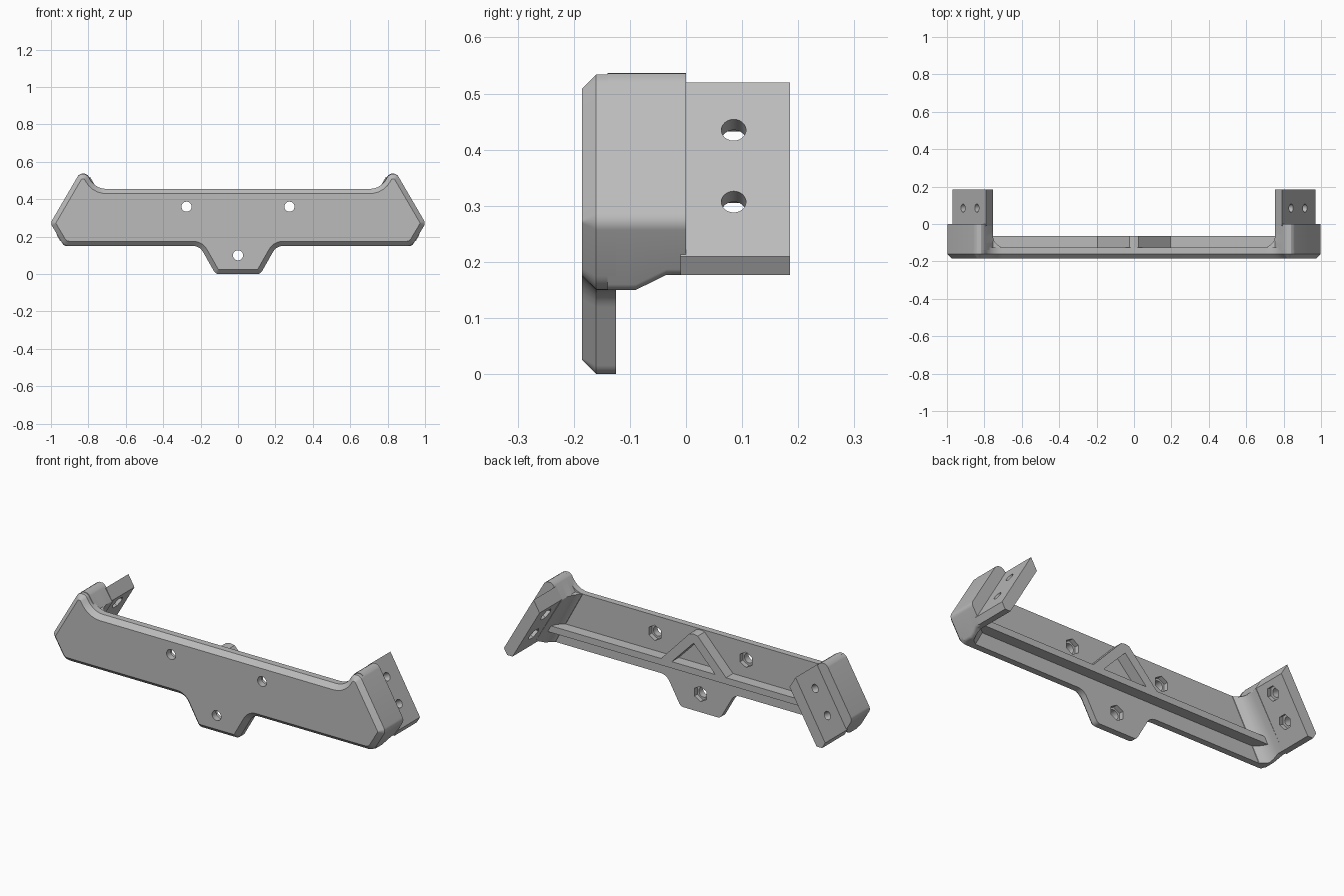
import bpy, bmesh, math
from mathutils import Vector

if "Cube" in bpy.data.objects:
    bpy.data.objects.remove(bpy.data.objects["Cube"])

grey = bpy.data.materials.new("plain grey")
grey.use_nodes = True
grey.diffuse_color = (0.5, 0.5, 0.5, 1)
grey.node_tree.nodes["Principled BSDF"].inputs["Base Color"].default_value = (0.5, 0.5, 0.5, 1)


def rounded(corners, steps=5):
    """Replace each (x, z, radius) corner with an arc."""
    out = []
    for i, (x, z, r) in enumerate(corners):
        p = Vector((x, z))
        if r == 0:
            out.append(p)
            continue
        a = (Vector(corners[i - 1][:2]) - p).normalized()
        b = (Vector(corners[(i + 1) % len(corners)][:2]) - p).normalized()
        half = a.angle(b) / 2
        centre = p + (a + b).normalized() * r / math.sin(half)
        tangent = r / math.tan(half)
        start, end = p + a * tangent - centre, p + b * tangent - centre
        for k in range(steps + 1):
            out.append(centre + start.lerp(end, k / steps).normalized() * r)
    return out


def inset(points, d):
    """Move a counter-clockwise outline inwards by d."""
    out = []
    for i, p in enumerate(points):
        e = (p - points[i - 1]).normalized()
        f = (points[(i + 1) % len(points)] - p).normalized()
        n, m = Vector((-e.y, e.x)), Vector((-f.y, f.x))
        out.append(p + (n + m) * d / (1 + n.dot(m)))
    return out


def loft(name, sections, mirror=False):
    """Skin matching (y, points) outlines and cap both ends."""
    bm = bmesh.new()
    rings = [[bm.verts.new((p[0], y, p[1])) for p in pts] for y, pts in sections]
    for r, s in zip(rings, rings[1:]):
        for i in range(len(r)):
            bm.faces.new((r[i - 1], r[i], s[i], s[i - 1]))
    bm.faces.new(rings[0])
    bm.faces.new(rings[-1][::-1])
    bmesh.ops.recalc_face_normals(bm, faces=bm.faces)
    mesh = bpy.data.meshes.new(name)
    bm.to_mesh(mesh)
    bm.free()
    ob = bpy.data.objects.new(name, mesh)
    bpy.context.collection.objects.link(ob)
    ob.data.materials.append(grey)
    return ob


def activate(ob):
    bpy.ops.object.select_all(action='DESELECT')
    ob.select_set(True)
    bpy.context.view_layer.objects.active = ob


def drill(ob, centre, rotation, radius, depth, sides):
    bpy.ops.mesh.primitive_cylinder_add(vertices=sides, radius=radius, depth=depth,
                                        location=centre, rotation=rotation)
    cutter = bpy.context.object
    mod = ob.modifiers.new("hole", 'BOOLEAN')
    mod.operation, mod.solver, mod.object = 'DIFFERENCE', 'EXACT', cutter
    activate(ob)
    bpy.ops.object.modifier_apply(modifier=mod.name)
    bpy.data.objects.remove(cutter)


def finish(ob, mirror):
    activate(ob)
    if mirror:
        mod = ob.modifiers.new("mirror", 'MIRROR')
        mod.use_mirror_merge = False
        bpy.ops.object.modifier_apply(modifier=mod.name)
    bpy.ops.object.shade_smooth_by_angle(angle=math.radians(25))


# Front plate with a chamfered face
half = [(0.12, 0, 0.03), (0.205, 0.15, 0.06), (0.931, 0.15, 0.05), (1.003, 0.272, 0.03),
        (0.829, 0.57, 0.035), (0.762, 0.455, 0.1)]
outline = rounded(half + [(-x, z, r) for x, z, r in reversed(half)])
plate = loft("front_plate", [(-0.185, inset(outline, 0.025)), (-0.16, outline), (-0.125, outline)])
for x, z in ((-0.275, 0.36), (0.275, 0.36), (0, 0.1)):
    drill(plate, (x, -0.15, z), (math.pi / 2, 0, 0), 0.027, 0.2, 24)
    drill(plate, (x, -0.125, z), (math.pi / 2, 0, 0), 0.042, 0.05, 6)
finish(plate, False)


# Thick end walls, flared where they meet the plate
def wall_section(flare, bottom):
    return rounded([(0.918 - flare, bottom, 0), (0.931 + (bottom - 0.15) / 1.7, bottom, 0.02),
                    (1.003, 0.272, 0.03), (0.829, 0.57, 0.035), (0.755, 0.455, 0),
                    (0.755 - flare, 0.452, 0)])


wall = loft("end_walls", [(y, wall_section(f, b)) for y, f, b in (
    (-0.14, 0.045, 0.15), (-0.122, 0.042, 0.15), (-0.105, 0.018, 0.15), (-0.09, 0.007, 0.15),
    (-0.065, 0, 0.162), (-0.035, 0, 0.177), (0, 0, 0.177))])
finish(wall, True)

# Slanted mounting tabs with bolt holes and hexagonal nut pockets
tab_shape = [(0.97, 0.21), (0.791, 0.52), (0.755, 0.458), (0.918, 0.177), (0.951, 0.177)]
tab = loft("mounting_tabs", [(-0.01, tab_shape), (0.185, tab_shape)])
normal = Vector((math.sin(math.pi / 3), 0, 0.5))
for z in (0.435, 0.307):
    outer = Vector((0.97 - (z - 0.21) / 1.732, 0.085, z))
    drill(tab, outer, (0, math.pi / 3, 0), 0.022, 0.3, 24)
    drill(tab, outer - normal * 0.063, (0, math.pi / 3, 0), 0.038, 0.05, 6)
finish(tab, True)

# Stiffening rib and triangular brace on the back
rib_shape = [(-0.885, 0.228), (0.885, 0.228), (0.865, 0.264), (-0.865, 0.264)]
finish(loft("back_rib", [(-0.135, rib_shape), (-0.065, rib_shape)]), False)
brace_shape = [(0.2, 0.26), (0.025, 0.445), (0, 0.45), (0, 0.4), (0.135, 0.26)]
finish(loft("triangle_brace", [(-0.135, brace_shape), (-0.065, brace_shape)]), True)
